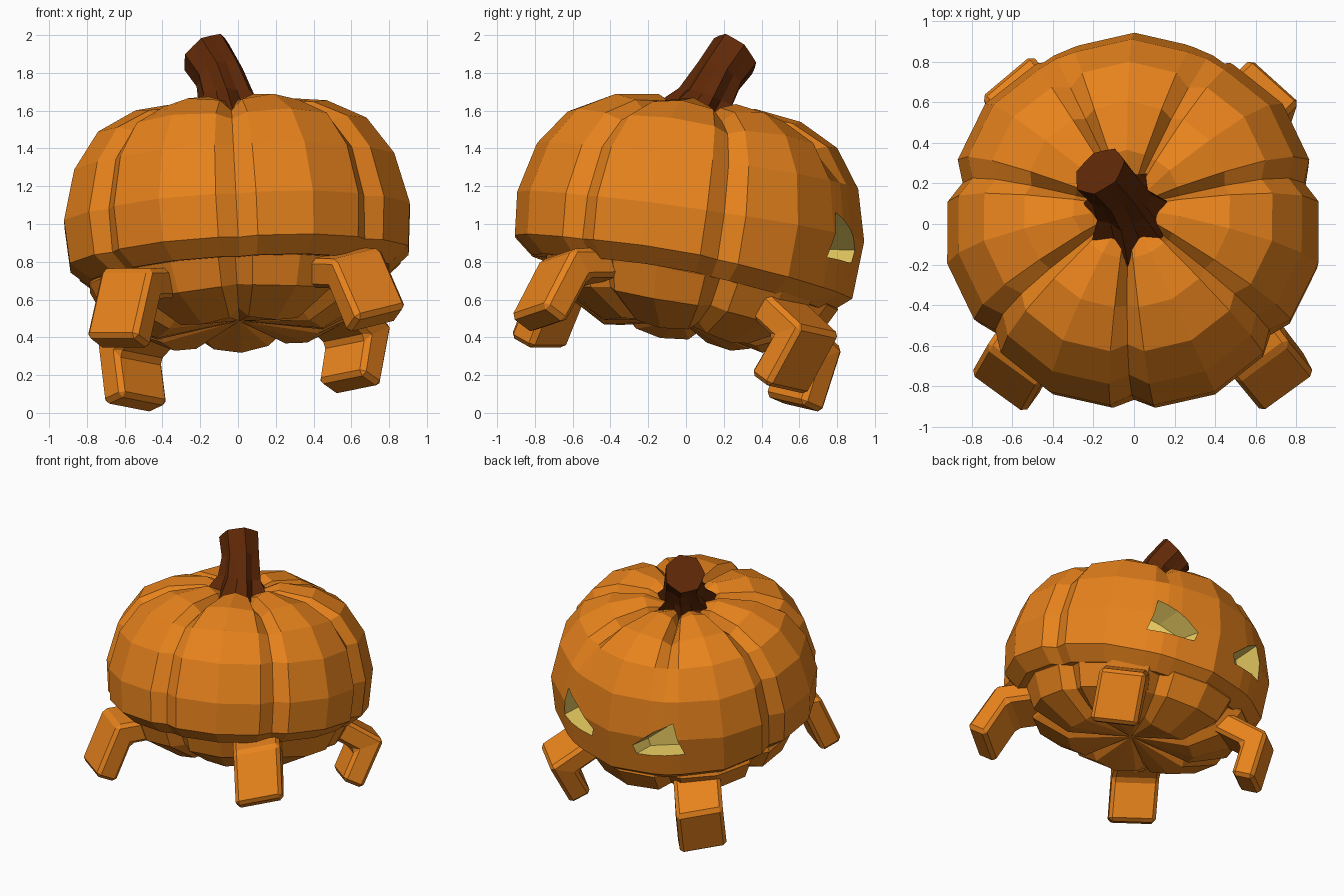
import bpy, bmesh
from math import sin, cos, pi, radians
from mathutils import Vector, Matrix

cube = bpy.data.objects.get("Cube")
if cube:
    bpy.data.objects.remove(cube, do_unlink=True)

LOBES = 7
STEP = 2 * pi / LOBES


def material(name, rgb):
    m = bpy.data.materials.new(name)
    m.use_nodes = True
    m.diffuse_color = (*rgb, 1)
    node = next(n for n in m.node_tree.nodes if n.type == 'BSDF_PRINCIPLED')
    node.inputs["Base Color"].default_value = (*rgb, 1)
    return m


orange = material("pumpkin orange", (0.80, 0.225, 0.012))
brown = material("stem brown", (0.115, 0.021, 0.002))
yellow = material("glow yellow", (0.87, 0.65, 0.13))


def loft(name, rings, mats, matrix=Matrix()):
    """Skin a list of equal-length point rings and close both ends."""
    bm = bmesh.new()
    loops = [[bm.verts.new(p) for p in ring] for ring in rings]
    n = len(loops[0])
    for a, b in zip(loops, loops[1:]):
        for i in range(n):
            j = (i + 1) % n
            bm.faces.new((a[i], a[j], b[j], b[i]))
    bm.faces.new(loops[0])
    bm.faces.new(loops[-1])
    bm.transform(matrix)
    bmesh.ops.recalc_face_normals(bm, faces=bm.faces)
    mesh = bpy.data.meshes.new(name)
    bm.to_mesh(mesh)
    bm.free()
    for m in mats:
        mesh.materials.append(m)
    obj = bpy.data.objects.new(name, mesh)
    bpy.context.collection.objects.link(obj)
    return obj


def lobed_ring(r, z, pinch, drop, smooth_face=False, sag=0):
    """One ring of seven lobes; face-side grooves can be filled and the rim sag."""
    pts = []
    for k in range(LOBES):
        start = -pi / 2 + k * STEP
        depth = 0.015 if smooth_face and sin(start) > 0.5 else pinch
        for t, scale, dz in ((0, 1 - depth, drop), (0.13, 0.98, drop * 0.3),
                             (0.5, 1, 0), (0.87, 0.98, drop * 0.3)):
            a = start + t * STEP
            height = z - dz - sag * max(0, sin(a))
            pts.append(Vector((r * scale * cos(a), r * scale * sin(a), height)))
    return pts


def tilt(pivot, pitch, roll):
    p = Matrix.Translation((0, 0, pivot))
    return (p @ Matrix.Rotation(radians(roll), 4, 'Y')
            @ Matrix.Rotation(radians(pitch), 4, 'X') @ p.inverted())


# Upper shell: radius, height, groove pinch, groove drop, filled face grooves, sag
lid_profile = [(0.62, 0.74, 0.06, 0, True, 0.08), (0.81, 0.72, 0.06, 0, True, 0.08),
               (0.92, 0.81, 0.07, 0, True, 0.08), (0.94, 1.04, 0.08, 0, True),
               (0.87, 1.31, 0.08, 0, True), (0.73, 1.51, 0.08, 0.04),
               (0.52, 1.62, 0.06, 0.08), (0.27, 1.655, 0.03, 0.11), (0.10, 1.58, 0, 0.03)]
lid = loft("upper_shell", [lobed_ring(*p) for p in lid_profile],
           [orange, yellow], tilt(0.95, -8, -3))

# Lower jaw, hanging open towards the face side
jaw_profile = [(0.55, 0.80, 0.06, 0), (0.74, 0.82, 0.07, 0), (0.80, 0.70, 0.09, 0),
               (0.72, 0.53, 0.11, -0.03), (0.45, 0.40, 0.06, -0.07), (0.03, 0.48, 0, 0)]
loft("lower_jaw", [lobed_ring(*p) for p in jaw_profile], [orange], tilt(0.6, -11, -3.5))

# Slanted eyes, hollowed into the shell
eye_outline = [(0.52, 0.82), (0.45, 1.07), (0.32, 0.99), (0.16, 0.86), (0.18, 0.79)]
centre = Vector((0.34, 0, 0.89))
for side, lower in ((1, 0), (-1, 0.04)):
    rings = []
    for y, slant, scale in ((1.1, 0, 1.2), (0.82, -0.5, 0.8)):
        rings.append([centre + (Vector((x, 0, z)) - centre) * scale
                      + Vector((0, y + slant * x, 0)) for x, z in eye_outline])
    place = Matrix.Translation((0, 0, -lower)) @ Matrix.Diagonal((side, 1, 1, 1))
    cutter = loft("eye_cutter", rings, [orange, yellow], place)
    cutter.hide_render = True
    for f in cutter.data.polygons:
        f.material_index = 1
    mod = lid.modifiers.new("eye_hole", 'BOOLEAN')
    mod.operation = 'DIFFERENCE'
    mod.solver = 'EXACT'
    mod.object = cutter
    bpy.context.view_layer.objects.active = lid
    bpy.ops.object.modifier_apply(modifier=mod.name)
    bpy.data.objects.remove(cutter, do_unlink=True)

# Stem: star-shaped flare narrowing into a bent, slanted stalk
stem_rings = []
for centre, axis, r, inner in (((-0.03, 0.03, 1.50), (0, 0.1, 1), 0.28, 0.6),
                               ((-0.03, 0.04, 1.58), (0, 0.15, 1), 0.235, 0.64),
                               ((-0.06, 0.11, 1.67), (-0.1, 0.35, 1), 0.155, 0.8),
                               ((-0.10, 0.18, 1.79), (-0.4, 0.55, 0.9), 0.135, 0.86),
                               ((-0.17, 0.26, 1.90), (-0.5, 0.6, 0.65), 0.142, 0.92)):
    turn = Vector((0, 0, 1)).rotation_difference(Vector(axis))
    ring = []
    for i in range(2 * LOBES):
        a = -pi / 2 + i * STEP / 2
        rad = r if i % 2 == 0 else r * inner
        ring.append(Vector(centre) + turn @ Vector((rad * cos(a), rad * sin(a), 0)))
    stem_rings.append(ring)
loft("stem", stem_rings, [brown])


def leg(name, root, knee, tip, heading, roll, width=0.33, thick=0.16):
    """Bent slab with a mitred knee and chamfered edges."""
    root, knee, tip = Vector(root), Vector(knee), Vector(tip)
    a = radians(heading)
    side = Vector((-sin(a), cos(a), roll)).normalized()
    n1 = side.cross(knee - root).normalized()
    n2 = side.cross(tip - knee).normalized()
    mitre = (n1 + n2) / (1 + n1.dot(n2))
    rings = []
    for p, n in ((root, n1), (knee, mitre), (tip, n2)):
        s, d = side * width / 2, n * thick / 2
        rings.append([p + s + d, p - s + d, p - s - d, p + s - d])
    obj = loft(name, rings, [orange])
    bevel = obj.modifiers.new("chamfer", 'BEVEL')
    bevel.width = 0.025
    bevel.segments = 1
    bevel.limit_method = 'ANGLE'


leg("front_left_leg", (0.47, -0.44, 0.77), (0.62, -0.64, 0.765), (0.735, -0.785, 0.49), -54, 0.2)
leg("front_right_leg", (-0.42, -0.44, 0.69), (-0.565, -0.66, 0.685), (-0.635, -0.785, 0.37), -126, 0)
leg("back_left_leg", (0.41, 0.41, 0.62), (0.635, 0.635, 0.41), (0.59, 0.49, 0.15), 48, -0.15)
leg("back_right_leg", (-0.38, 0.42, 0.54), (-0.575, 0.66, 0.33), (-0.54, 0.57, 0.045), 130, 0.15)
